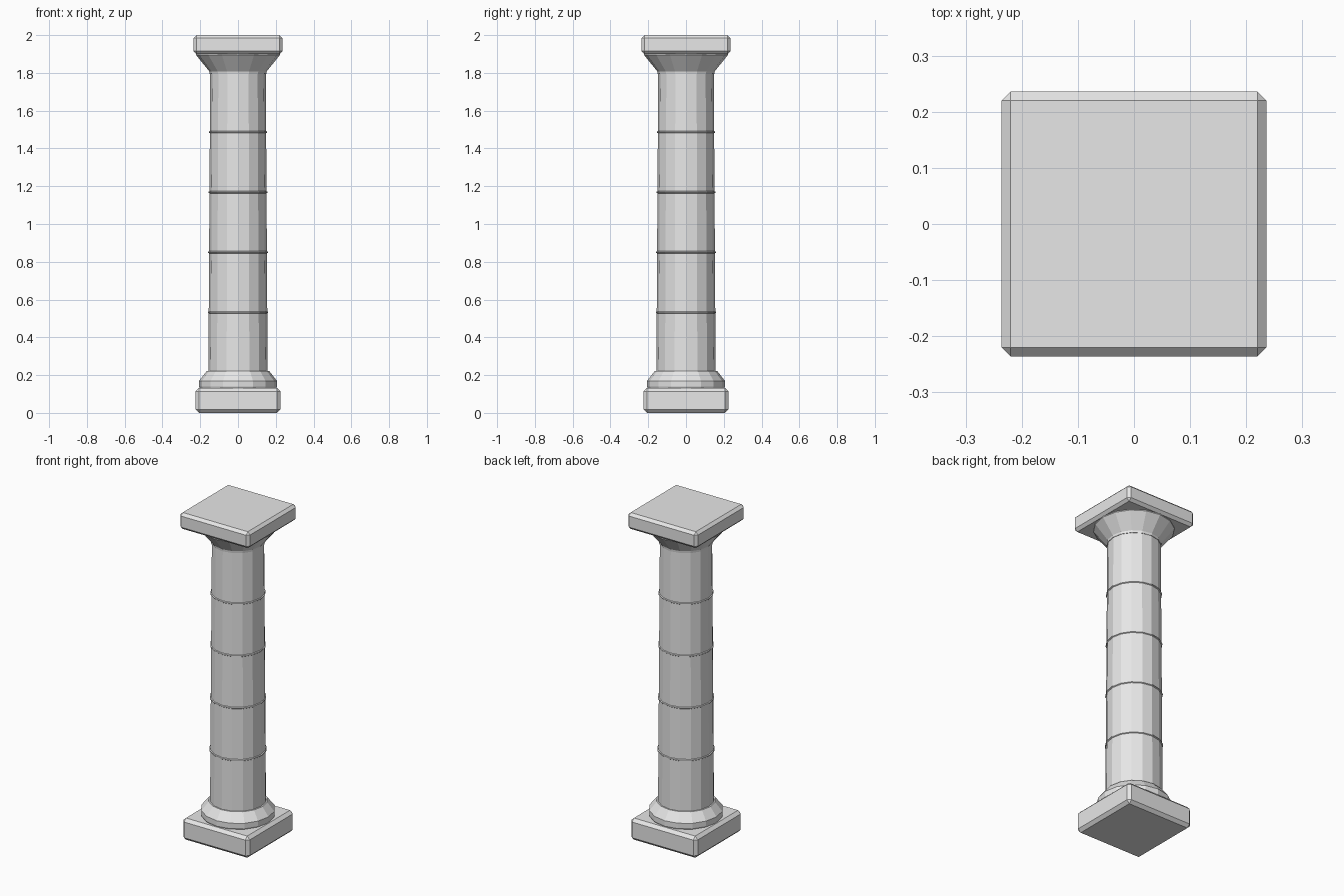
import bpy
import bmesh
from math import cos, sin, tau

SIDES = 16

cube = bpy.data.objects.get("Cube")
if cube:
    bpy.data.objects.remove(cube, do_unlink=True)

stone = bpy.data.materials.new("pale_stone")
stone.use_nodes = True
colour = (0.8, 0.8, 0.8, 1)
stone.diffuse_color = colour
stone.node_tree.nodes["Principled BSDF"].inputs["Base Color"].default_value = colour


def add_object(name, bm):
    bmesh.ops.recalc_face_normals(bm, faces=bm.faces)
    mesh = bpy.data.meshes.new(name)
    bm.to_mesh(mesh)
    bm.free()
    mesh.materials.append(stone)
    obj = bpy.data.objects.new(name, mesh)
    bpy.context.collection.objects.link(obj)
    return obj


def slab(name, half, bottom, top, bevel):
    """Square block with chamfered edges."""
    bm = bmesh.new()
    bmesh.ops.create_cube(bm, size=1)
    for v in bm.verts:
        v.co.x *= 2 * half
        v.co.y *= 2 * half
        v.co.z = top if v.co.z > 0 else bottom
    bmesh.ops.bevel(bm, geom=bm.edges[:], offset=bevel, segments=1, affect='EDGES')
    return add_object(name, bm)


def turned(name, profile):
    """Closed faceted solid from (radius, height) pairs, bottom to top."""
    bm = bmesh.new()
    rings = [[bm.verts.new((r * cos(tau * i / SIDES), r * sin(tau * i / SIDES), z))
              for i in range(SIDES)] for r, z in profile]
    for low, high in zip(rings, rings[1:]):
        for i in range(SIDES):
            j = (i + 1) % SIDES
            bm.faces.new((low[i], low[j], high[j], high[i]))
    bm.faces.new(rings[0][::-1])
    bm.faces.new(rings[-1])
    return add_object(name, bm)


# Square foot and round base moulding
slab("plinth", 0.225, 0, 0.132, 0.018)
turned("base_moulding", [(0.2, 0.125), (0.206, 0.14), (0.206, 0.17), (0.165, 0.222)])

# Tapered shaft made of stacked drums, with a thin lip at each joint
DRUMS, FOOT, HEAD = 5, 0.215, 1.805


def shaft_radius(z):
    return 0.157 - 0.01 * (z - FOOT) / (HEAD - FOOT)


step = (HEAD - FOOT) / DRUMS
for n in range(DRUMS):
    low, high = FOOT + n * step, FOOT + (n + 1) * step
    turned(f"shaft_drum_{n + 1}", [(shaft_radius(low), low), (shaft_radius(high), high)])
    if n < DRUMS - 1:
        r = shaft_radius(high)
        turned(f"joint_lip_{n + 1}", [(r - 0.002, high - 0.008), (r + 0.005, high - 0.003),
                                      (r + 0.005, high + 0.002), (r - 0.002, high + 0.006)])

# Flared capital and square top slab
turned("capital", [(0.15, 1.795), (0.152, 1.808), (0.222, 1.895), (0.222, 1.905)])
slab("abacus", 0.236, 1.9, 2, 0.016)
